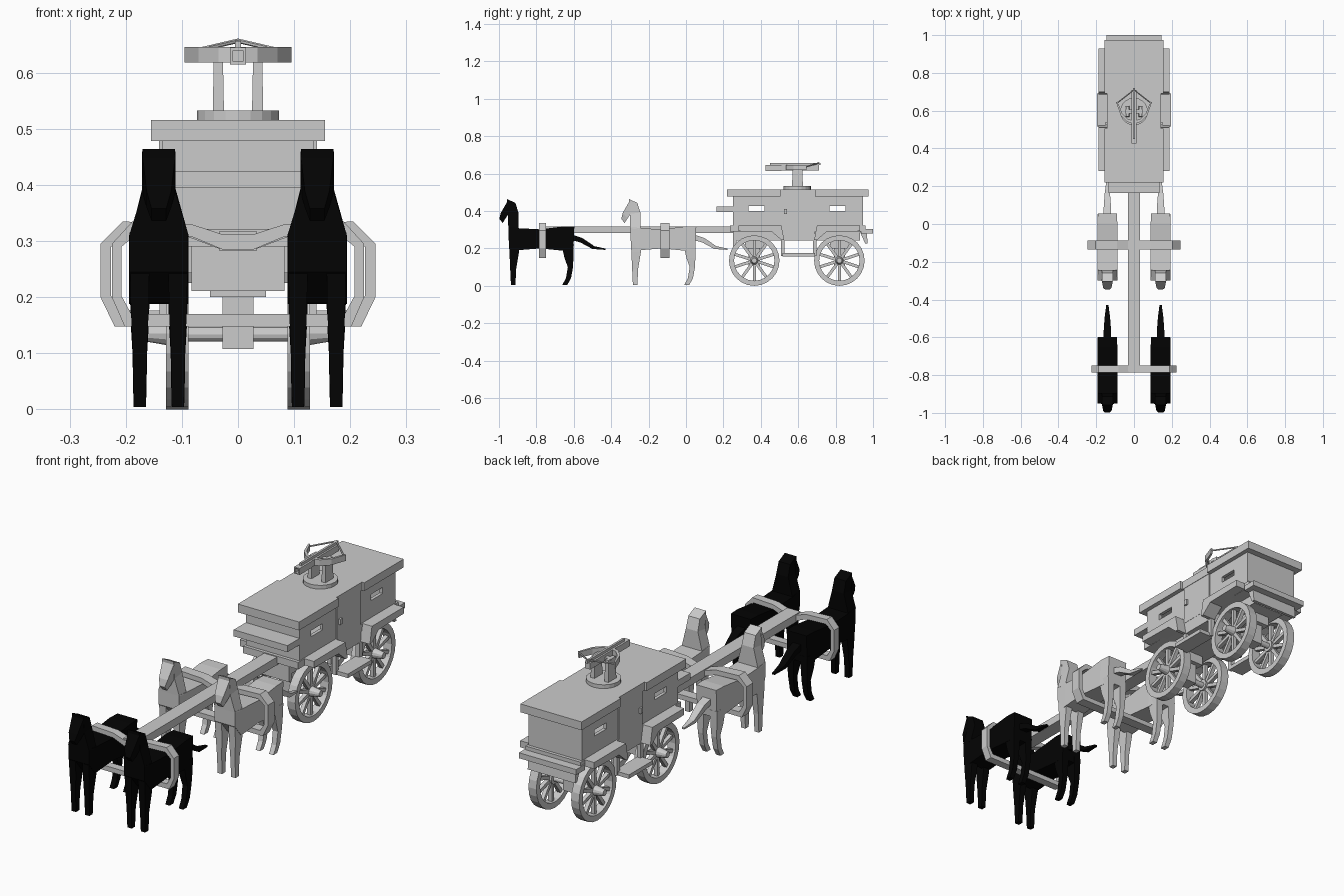
import bpy, bmesh
from math import sin, cos, pi
from mathutils import Vector, Matrix

if "Cube" in bpy.data.objects:
    bpy.data.objects.remove(bpy.data.objects["Cube"])

black = bpy.data.materials.new("black_coat")
black.diffuse_color = (0.001, 0.001, 0.001, 1)
black.use_nodes = True
black.node_tree.nodes["Principled BSDF"].inputs["Base Color"].default_value = black.diffuse_color


def finish(name, bm):
    bmesh.ops.recalc_face_normals(bm, faces=bm.faces)
    me = bpy.data.meshes.new(name)
    bm.to_mesh(me)
    bm.free()
    ob = bpy.data.objects.new(name, me)
    bpy.context.collection.objects.link(ob)
    return ob


def box(name, x0, x1, y0, y1, z0, z1):
    bm = bmesh.new()
    bmesh.ops.create_cube(bm, size=1)
    for v in bm.verts:
        v.co = Vector(((x0 + x1) / 2 + v.co.x * (x1 - x0),
                       (y0 + y1) / 2 + v.co.y * (y1 - y0),
                       (z0 + z1) / 2 + v.co.z * (z1 - z0)))
    return finish(name, bm)


def cyl(name, r1, r2, depth, loc, axis='Z', seg=16):
    bm = bmesh.new()
    m = Matrix.Translation(loc)
    if axis == 'X':
        m = m @ Matrix.Rotation(pi / 2, 4, 'Y')
    bmesh.ops.create_cone(bm, cap_ends=True, segments=seg, radius1=r1,
                          radius2=r2, depth=depth, matrix=m)
    return finish(name, bm)


def prism(name, pts, a, b, place):
    """Extrude a 2D outline between depths a and b."""
    bm = bmesh.new()
    lo = [bm.verts.new(place(u, v, a)) for u, v in pts]
    hi = [bm.verts.new(place(u, v, b)) for u, v in pts]
    bm.faces.new(lo)
    bm.faces.new(hi)
    for i in range(len(pts)):
        j = (i + 1) % len(pts)
        bm.faces.new((lo[i], lo[j], hi[j], hi[i]))
    return finish(name, bm)


def ring(bm, outer, inner, a, b, place):
    """Closed flat band between two outlines, extruded between a and b."""
    loops = [[bm.verts.new(place(u, v, d)) for u, v in pts]
             for pts, d in ((outer, a), (outer, b), (inner, b), (inner, a))]
    n = len(outer)
    for k in range(4):
        p, q = loops[k], loops[(k + 1) % 4]
        for i in range(n):
            j = (i + 1) % n
            bm.faces.new((p[i], p[j], q[j], q[i]))


def loft(bm, sections, x=0):
    """Rectangular sections (y0, z0, y1, z1, half width) joined together."""
    loops = []
    for y0, z0, y1, z1, w in sections:
        loops.append([bm.verts.new(c) for c in
                      ((x - w, y0, z0), (x + w, y0, z0), (x + w, y1, z1), (x - w, y1, z1))])
    for p, q in zip(loops, loops[1:]):
        for i in range(4):
            j = (i + 1) % 4
            bm.faces.new((p[i], p[j], q[j], q[i]))
    bm.faces.new(loops[0])
    bm.faces.new(loops[-1])


in_xy = lambda u, v, d: (u, v, d)
in_xz = lambda u, v, d: (u, d, v)
in_yz = lambda u, v, d: (d, u, v)

# Horses: black leading pair, grey rear pair
for label, shift in (("lead", 0), ("rear", 0.652)):
    for side, cx in (("left", -0.141), ("right", 0.141)):
        bm = bmesh.new()
        # trunk, neck, head, tail
        loft(bm, [(-.95, .245, -.95, .315, .052), (-.905, .19, -.896, .308, .053),
                  (-.78, .2, -.78, .302, .053), (-.66, .188, -.65, .318, .053),
                  (-.602, .19, -.597, .318, .050)])
        loft(bm, [(-.95, .31, -.896, .3, .053), (-.952, .385, -.896, .392, .03),
                  (-.957, .464, -.912, .443, .029)])
        loft(bm, [(-.945, .39, -.95, .46, .03), (-.965, .36, -.99, .39, .022),
                  (-.98, .336, -.998, .358, .013)])
        loft(bm, [(-.605, .243, -.605, .272, .02), (-.565, .232, -.555, .256, .019),
                  (-.5, .197, -.49, .212, .014), (-.43, .192, -.43, .199, .006)])
        for s in (-1, 1):
            loft(bm, [(-.948, .25, -.885, .25, .017), (-.944, .18, -.893, .18, .016),
                      (-.94, .09, -.908, .09, .012), (-.936, .004, -.912, .004, .011)], s * .034)
            loft(bm, [(-.665, .22, -.6, .22, .018), (-.65, .15, -.602, .15, .016),
                      (-.632, .1, -.604, .1, .013), (-.642, .04, -.615, .04, .012),
                      (-.662, .004, -.635, .004, .011)], s * .034)
        horse = finish(f"{label}_horse_{side}", bm)
        horse.location = (cx, shift, 0)
        if label == "lead":
            horse.data.materials.append(black)

# Draw pole and the two harness bands
box("draw_pole", -.033, .033, -.78, .27, .282, .318)
out_half = [(.03, .312), (.09, .33), (.205, .335), (.245, .295), (.245, .2), (.22, .148)]
in_half = [(.03, .285), (.09, .308), (.198, .312), (.226, .29), (.226, .202), (.207, .17)]
for label, y0, y1, k in (("lead", -.785, -.748, .918), ("rear", -.135, -.088, 1)):
    full = [[(u * k, v) for u, v in h] + [(-u * k, v) for u, v in reversed(h)]
            for h in (out_half, in_half)]
    bm = bmesh.new()
    ring(bm, *full, y0, y1, in_xz)
    finish(label + "_harness", bm)

# Wagon cabin with see-through window slots
cutters = [box("cabin_cutter", -.12, .12, .265, .925, .325, .47)]
cutters += [box("window_cutter", -.3, .3, y - .042, y + .042, .4, .428) for y in (.377, .81)]
cabin = box("cabin", -.135, .135, .25, .945, .3, .49)
for c in cutters:
    mod = cabin.modifiers.new("cut", 'BOOLEAN')
    mod.operation = 'DIFFERENCE'
    mod.solver = 'EXACT'
    mod.object = c
    c.hide_render = True
    c.hide_set(True)

# Roof notched above the doors
half = [(.155, .22), (.155, .505), (.143, .505), (.143, .69), (.155, .69), (.155, .975)]
prism("roof", half + [(-x, y) for x, y in reversed(half)], .478, .516, in_xy)

# Floor, driver bench, front apron, rear ledge
box("floor", -.14, .14, .235, .96, .29, .322)
box("lower_body", -.083, .083, .26, .93, .243, .295)
box("front_apron", -.083, .083, .25, .27, .211, .295)
box("driver_bench", -.136, .136, .163, .255, .395, .425)
box("rear_ledge", -.145, .145, .935, 1.0, .28, .305)
prism("rear_bracket", [(.93, .29), (.965, .29), (.972, .225), (.958, .225)], -.12, .12, in_yz)

# Doors, handles, wheel guards, hanging steps
for s in (-1, 1):
    span = lambda a, b: sorted((s * a, s * b))
    box("door", *span(.13, .141), .515, .685, .3, .485)
    box("door_handle", *span(.14, .15), .525, .54, .385, .41)
    for f in (1, -1):
        pts = [(.28, .322), (.51, .322), (.525, .245), (.51, .245), (.46, .288), (.28, .292)]
        pts = [(.605 + f * (y - .605), z) for y, z in pts]
        prism("wheel_guard", pts, *span(.12, .187), in_yz)
    box("door_sill", *span(.08, .14), .515, .69, .243, .3)
    box("step", *span(.12, .195), .515, .69, .158, .176)
    for y in (.507, .678):
        box("step_hanger", *span(.12, .14), y, y + .02, .16, .25)

# Axles and spoked wheels
R, SEG, SPOKES = .135, 24, 10
circle = lambda r: [(r * cos(2 * pi * i / SEG), r * sin(2 * pi * i / SEG)) for i in range(SEG)]
for yc in (.365, .82):
    cyl("axle", .013, .013, .26, (0, yc, .134), 'X', 12)
    box("axle_block", -.028, .028, yc - .03, yc + .03, .108, .25)
    box("turn_plate", -.05, .05, yc - .05, yc + .05, .2, .244)
    for s in (-1, 1):
        bm = bmesh.new()
        ring(bm, circle(R), circle(.108), -.02, .02, in_yz)
        # hub tapering outwards, then spokes
        bmesh.ops.create_cone(bm, cap_ends=True, segments=12, radius1=.027, radius2=.014,
                              depth=.076, matrix=Matrix.Translation((s * .018, 0, 0))
                              @ Matrix.Rotation(s * pi / 2, 4, 'Y'))
        for i in range(SPOKES):
            m = (Matrix.Rotation(2 * pi * i / SPOKES, 4, 'X')
                 @ Matrix.Translation((0, 0, .066)) @ Matrix.Diagonal((.018, .016, .092, 1)))
            bmesh.ops.create_cube(bm, size=1, matrix=m)
        finish("wheel", bm).location = (s * .108, yc, R)

# Roof-mounted crossbow: base, posts, stock, prod, string
cyl("turret_base", .073, .073, .02, (0, .595, .523), seg=20)
for s in (-1, 1):
    bm = bmesh.new()
    loft(bm, [(.567, .53, .625, .53, .010), (.57, .632, .622, .632, .008)], s * .035)
    finish("turret_post", bm)
box("turret_pin", -.045, .045, .585, .605, .618, .632)
box("crossbow_stock", -.013, .013, .5, .71, .616, .645)
bm = bmesh.new()
ring(bm, [(-.014, .615), (.014, .615), (.014, .645), (-.014, .645)],
     [(-.009, .62), (.009, .62), (.009, .64), (-.009, .64)], .425, .51, in_xz)
finish("crossbow_muzzle", bm)
arc = [(0, .53), (.035, .54), (.07, .575), (.095, .645)]
arc_in = [(.087, .645), (.062, .585), (.033, .555), (0, .548)]
for s in (-1, 1):
    prism("crossbow_prod", [(s * x, y) for x, y in arc + arc_in], .618, .646, in_xy)
    bm = bmesh.new()
    a, b = Vector((s * .09, .64, .636)), Vector((0, .71, .657))
    m = (Matrix.Translation((a + b) / 2) @ (b - a).to_track_quat('Z', 'Y').to_matrix().to_4x4())
    bmesh.ops.create_cone(bm, cap_ends=True, segments=6, radius1=.004, radius2=.004,
                          depth=(b - a).length, matrix=m)
    finish("crossbow_string", bm)
box("crossbow_bolt", -.005, .005, .45, .72, .645, .657)
